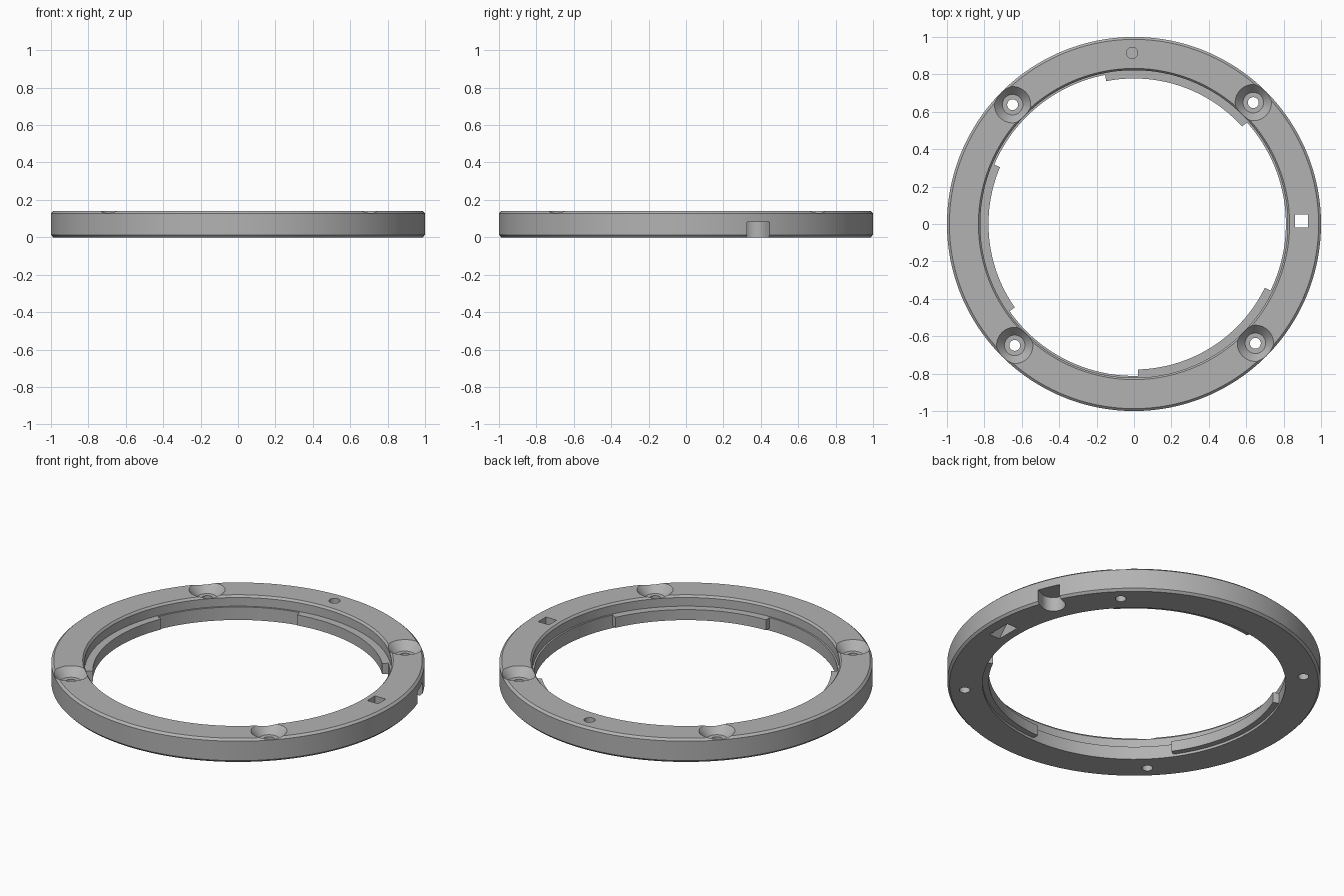
import bpy, bmesh
from math import sin, cos, radians, pi
from mathutils import Matrix

cube = bpy.data.objects.get("Cube")
if cube:
    bpy.data.objects.remove(cube, do_unlink=True)

grey = bpy.data.materials.new("satin grey")
grey.use_nodes = True
COLOUR = (0.45, 0.45, 0.45, 1)
grey.diffuse_color = COLOUR
grey.node_tree.nodes["Principled BSDF"].inputs["Base Color"].default_value = COLOUR

HEIGHT = 0.14
STEP = 0.077      # height of the inner ledge
SCREW_R = 0.91    # radius of the screw circle


def finish(bm, name):
    bmesh.ops.recalc_face_normals(bm, faces=bm.faces)
    mesh = bpy.data.meshes.new(name)
    bm.to_mesh(mesh)
    bm.free()
    mesh.materials.append(grey)
    obj = bpy.data.objects.new(name, mesh)
    bpy.context.collection.objects.link(obj)
    return obj


def sweep(name, profile, start=0, end=360, steps=192):
    """Turn a closed (radius, height) profile about the z axis."""
    bm = bmesh.new()
    full = end - start == 360
    rows = []
    for i in range(steps if full else steps + 1):
        a = radians(start + (end - start) * i / steps)
        rows.append([bm.verts.new((r * cos(a), r * sin(a), z)) for r, z in profile])
    n = len(profile)
    for i in range(steps):
        a, b = rows[i], rows[(i + 1) % len(rows)]
        for j in range(n):
            k = (j + 1) % n
            bm.faces.new((a[j], a[k], b[k], b[j]))
    if not full:
        bm.faces.new(rows[0])
        bm.faces.new(rows[-1])
    return finish(bm, name)


def prism(name, outline, depth):
    """Extrude an outline of 3D points along a vector."""
    bm = bmesh.new()
    face = bm.faces.new([bm.verts.new(p) for p in outline])
    out = bmesh.ops.extrude_face_region(bm, geom=[face])
    verts = [v for v in out["geom"] if isinstance(v, bmesh.types.BMVert)]
    bmesh.ops.translate(bm, verts=verts, vec=depth)
    return finish(bm, name)


def lathe_cutter(name, points, x, y):
    """Solid of revolution with flat ends, placed at x, y."""
    bm = bmesh.new()
    seg = 48
    rings = [[bm.verts.new((r * cos(2 * pi * i / seg), r * sin(2 * pi * i / seg), z))
              for i in range(seg)] for r, z in points]
    for a, b in zip(rings, rings[1:]):
        for i in range(seg):
            k = (i + 1) % seg
            bm.faces.new((a[i], a[k], b[k], b[i]))
    bm.faces.new(rings[0])
    bm.faces.new(rings[-1])
    bmesh.ops.translate(bm, verts=bm.verts, vec=(x, y, 0))
    return finish(bm, name)


def activate(obj):
    bpy.ops.object.select_all(action="DESELECT")
    obj.select_set(True)
    bpy.context.view_layer.objects.active = obj


# Main ring with chamfered rims and an inner ledge
ring = sweep("mount_ring", [
    (0.812, 0), (0.988, 0), (1, 0.013), (1, HEIGHT - 0.012), (0.987, HEIGHT),
    (0.832, HEIGHT), (0.822, HEIGHT - 0.012), (0.822, STEP), (0.812, STEP)])

cutters = []

# Countersunk screw holes
for i in range(4):
    a = radians(45.5 + 90 * i)
    cutters.append(lathe_cutter("screw_cutter", [
        (0.029, -0.05), (0.029, 0.092), (0.055, 0.092),
        (0.097, HEIGHT), (0.097, HEIGHT + 0.05)],
        SCREW_R * cos(a), SCREW_R * sin(a)))

# Blind index dimple
cutters.append(lathe_cutter("dimple_cutter", [(0.03, 0.1), (0.03, 0.2)], -0.01, 0.915))

# Square window that widens towards the underside
cutters.append(prism("window_cutter", [
    (0.86, -0.02, 0.2), (0.86, 0.052, 0.2), (0.86, 0.052, -0.02),
    (0.86, -0.115, -0.02), (0.86, -0.02, 0.08)], (0.07, 0, 0)))

# Round-ended slot through the lower outer wall
slot_r = 0.065
arc = [(0.945 + slot_r * cos(radians(t)), slot_r * sin(radians(t)), -0.05)
       for t in range(90, 271, 10)]
slot = prism("slot_cutter", arc + [(1.1, -slot_r, -0.05), (1.1, slot_r, -0.05)], (0, 0, 0.133))
slot.data.transform(Matrix.Rotation(radians(22.8), 4, "Z"))
cutters.append(slot)

activate(ring)
for cutter in cutters:
    cutter.hide_render = True
    mod = ring.modifiers.new("cut", "BOOLEAN")
    mod.operation = "DIFFERENCE"
    mod.solver = "EXACT"
    mod.object = cutter
    bpy.ops.object.modifier_apply(modifier=mod.name)
for cutter in cutters:
    bpy.data.objects.remove(cutter, do_unlink=True)

# Three bayonet tabs inside the ring
tabs = [sweep("bayonet_tab_%d" % (i + 1),
              [(0.778, 0.015), (0.815, 0.015), (0.815, STEP), (0.778, STEP)],
              start, end, 40)
        for i, (start, end) in enumerate([(42, 101), (157, 215), (271.5, 334)])]

for obj in [ring] + tabs:
    activate(obj)
    bpy.ops.object.shade_smooth_by_angle(angle=radians(25))
